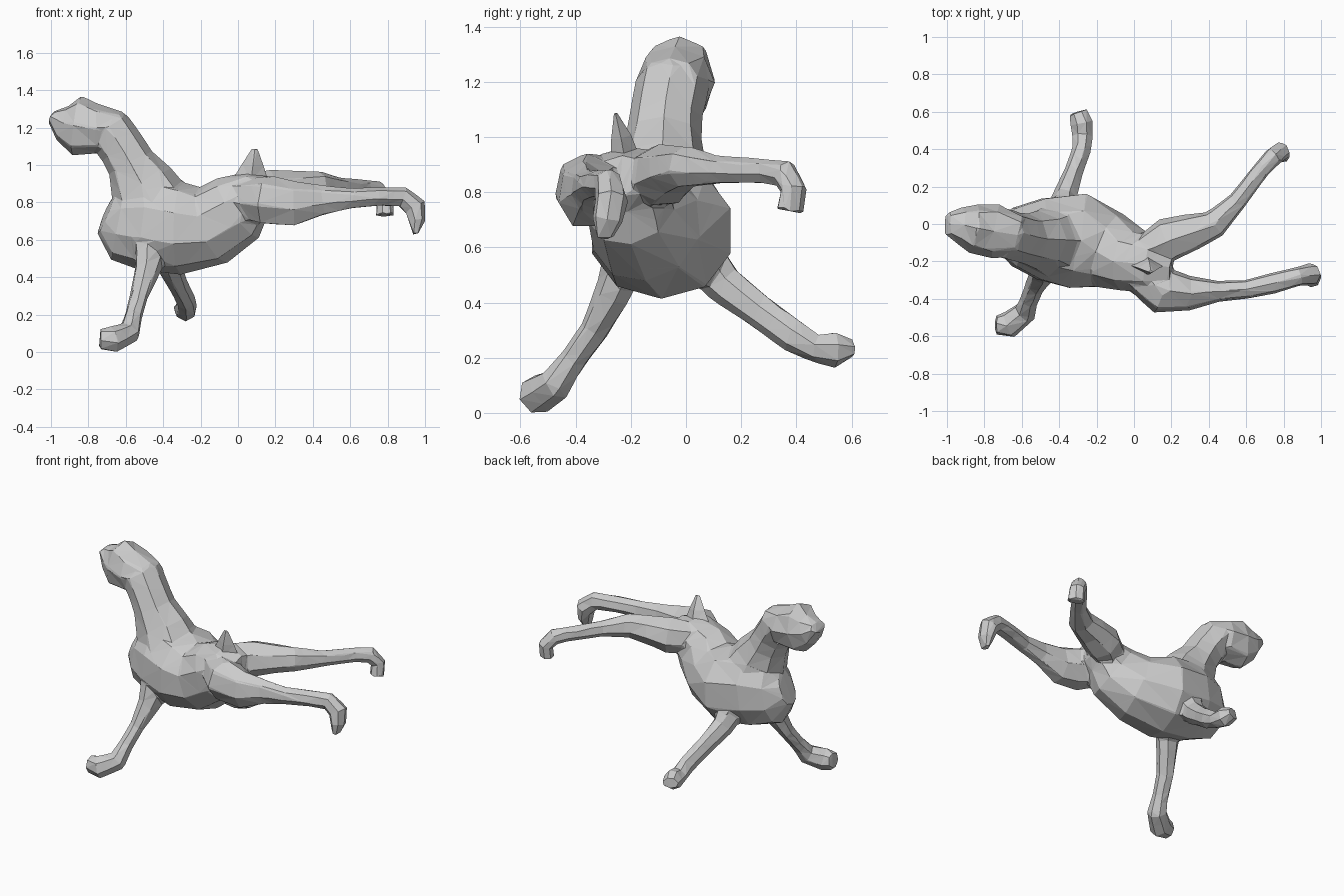
import bpy, bmesh, math
from mathutils import Vector

skin = bmesh.new()  # all body parts, fused into one skin at the end


def loft(bm, side, rings, sides=8, boxy=1.0, turn=0.0):
    """Closed tube through rings of (x, y, z, half width, half height)."""
    pts = [Vector(r[:3]) for r in rings]
    side = Vector(side).normalized()
    loops, faces = [], []
    for i, r in enumerate(rings):
        t = (pts[min(i + 1, len(pts) - 1)] - pts[max(i - 1, 0)]).normalized()
        s = (side - t * side.dot(t)).normalized()
        u = t.cross(s)
        loop = []
        for k in range(sides):
            a = 2 * math.pi * (k + turn) / sides
            w = math.copysign(abs(math.sin(a)) ** boxy, math.sin(a))
            h = math.copysign(abs(math.cos(a)) ** boxy, math.cos(a))
            loop.append(bm.verts.new(pts[i] + s * w * r[3] * 1.05 + u * h * r[4] * 1.05))
        loops.append(loop)
    for a, b in zip(loops, loops[1:]):
        for k in range(sides):
            n = (k + 1) % sides
            faces.append(bm.faces.new((a[k], a[n], b[n], b[k])))
    faces += [bm.faces.new(loops[0]), bm.faces.new(loops[-1])]
    faces = bmesh.ops.triangulate(bm, faces=faces)["faces"]
    bmesh.ops.recalc_face_normals(bm, faces=faces)


def make_object(name, bm):
    mesh = bpy.data.meshes.new(name)
    bm.to_mesh(mesh)
    bm.free()
    obj = bpy.data.objects.new(name, mesh)
    bpy.context.collection.objects.link(obj)
    return obj


Y = (0, 1, 0)

# Chest, belly and rump, slightly twisted in plan
loft(skin, Y, [
    (-0.71, -0.08, 0.73, 0.08, 0.10), (-0.64, -0.07, 0.70, 0.155, 0.20),
    (-0.50, -0.08, 0.69, 0.215, 0.24), (-0.30, -0.09, 0.66, 0.255, 0.235),
    (-0.13, -0.145, 0.68, 0.20, 0.205), (0.00, -0.20, 0.77, 0.16, 0.185),
    (0.11, -0.215, 0.85, 0.15, 0.12), (0.20, -0.23, 0.86, 0.09, 0.07)], 10, 0.93)

# Neck
loft(skin, Y, [
    (-0.44, -0.09, 0.75, 0.20, 0.21), (-0.515, -0.085, 0.90, 0.15, 0.17),
    (-0.575, -0.08, 1.01, 0.13, 0.125), (-0.62, -0.07, 1.09, 0.125, 0.12),
    (-0.69, -0.05, 1.19, 0.13, 0.12)])

# Head
loft(skin, Y, [
    (-0.60, -0.06, 1.22, 0.09, 0.06), (-0.74, -0.04, 1.195, 0.14, 0.125),
    (-0.86, -0.025, 1.21, 0.125, 0.155), (-0.94, -0.005, 1.225, 0.09, 0.09),
    (-1.0, 0.00, 1.26, 0.06, 0.03)], 8, 0.92)

# Hind legs stretched out behind, with hanging feet
loft(skin, Y, [
    (-0.03, -0.25, 0.82, 0.07, 0.09), (0.15, -0.355, 0.81, 0.125, 0.13),
    (0.30, -0.37, 0.79, 0.09, 0.12), (0.45, -0.36, 0.81, 0.055, 0.08),
    (0.60, -0.35, 0.82, 0.05, 0.055), (0.75, -0.315, 0.83, 0.055, 0.05),
    (0.88, -0.28, 0.83, 0.05, 0.055), (0.945, -0.27, 0.775, 0.06, 0.06),
    (0.955, -0.285, 0.70, 0.055, 0.045), (0.95, -0.30, 0.63, 0.03, 0.015)], 7)
loft(skin, (-0.75, 0.65, 0), [
    (0.0, -0.17, 0.84, 0.07, 0.10), (0.18, -0.085, 0.86, 0.115, 0.11),
    (0.32, -0.04, 0.88, 0.095, 0.085), (0.43, 0.00, 0.89, 0.075, 0.075),
    (0.55, 0.12, 0.88, 0.05, 0.05), (0.68, 0.29, 0.875, 0.045, 0.045),
    (0.745, 0.36, 0.865, 0.05, 0.05), (0.785, 0.39, 0.81, 0.05, 0.045),
    (0.785, 0.375, 0.73, 0.055, 0.045)], 7)

# Front legs spread to the sides
loft(skin, (0.5, -0.85, 0), [
    (-0.45, -0.17, 0.70, 0.08, 0.12), (-0.46, -0.22, 0.55, 0.07, 0.10),
    (-0.485, -0.26, 0.44, 0.065, 0.07), (-0.53, -0.33, 0.30, 0.055, 0.045),
    (-0.56, -0.41, 0.19, 0.05, 0.045), (-0.58, -0.47, 0.105, 0.06, 0.06),
    (-0.67, -0.54, 0.065, 0.07, 0.07), (-0.74, -0.54, 0.07, 0.05, 0.055)], 7)
loft(skin, (1, 0, 0), [
    (-0.40, 0.03, 0.60, 0.09, 0.09), (-0.37, 0.14, 0.465, 0.065, 0.07),
    (-0.32, 0.28, 0.36, 0.05, 0.06), (-0.28, 0.39, 0.28, 0.05, 0.06),
    (-0.275, 0.47, 0.235, 0.055, 0.05), (-0.28, 0.54, 0.23, 0.06, 0.065),
    (-0.30, 0.60, 0.235, 0.05, 0.035)], 7)

# Fuse everything into one skin and reduce it to irregular flat facets
body = make_object("body", skin)
fuse = body.modifiers.new("fuse", 'REMESH')
fuse.mode = 'VOXEL'
fuse.voxel_size = 0.012
soften = body.modifiers.new("soften", 'SMOOTH')
soften.iterations = 2
reduce = body.modifiers.new("reduce", 'DECIMATE')
reduce.ratio = 0.02

# Short upright tail
tail = bmesh.new()
loft(tail, Y, [
    (0.07, -0.22, 0.92, 0.05, 0.09), (0.08, -0.235, 1.00, 0.035, 0.055),
    (0.09, -0.255, 1.085, 0.006, 0.015)], 4)
make_object("tail", tail)
